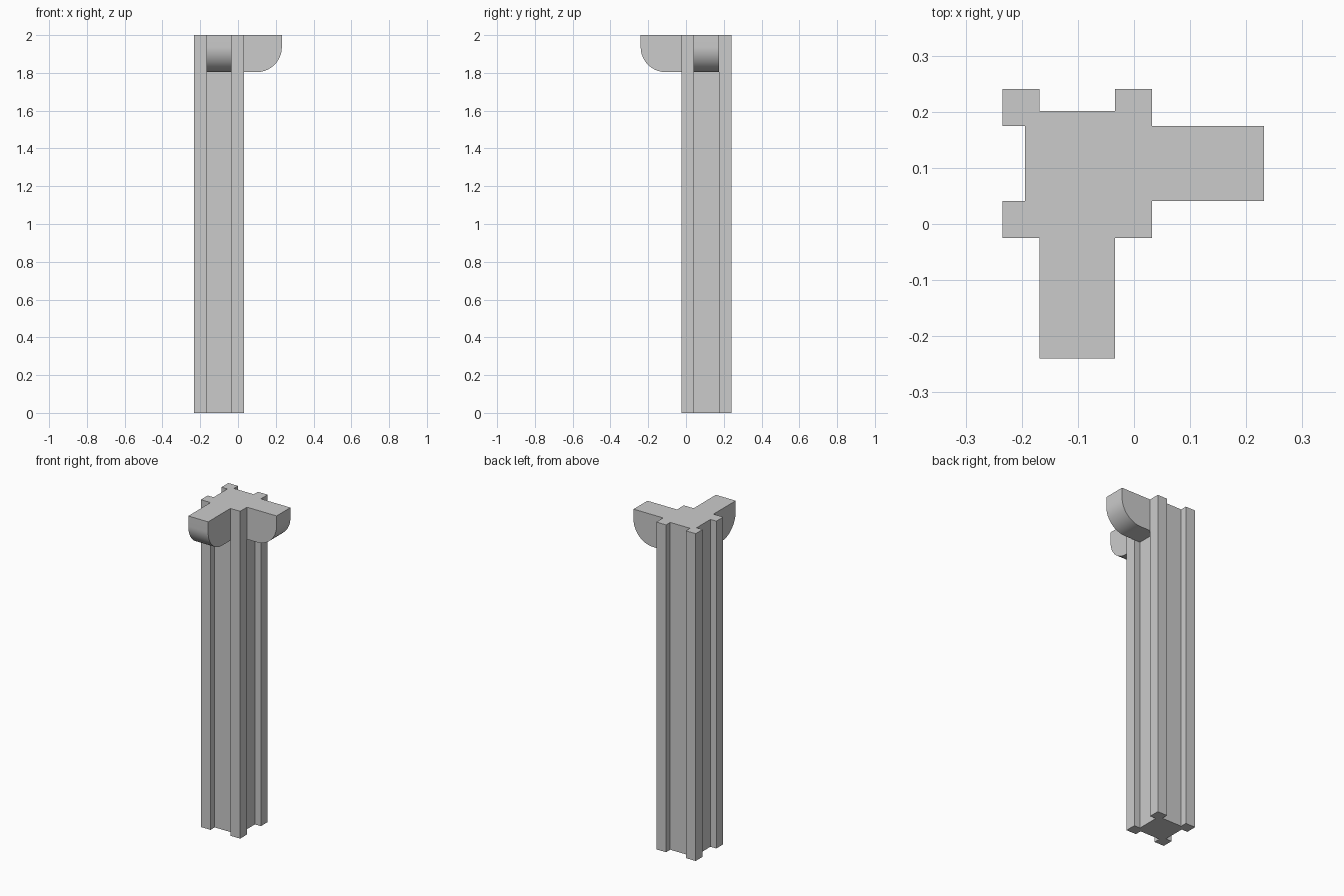
import bpy
import bmesh
from math import sin, cos, pi
from mathutils import Matrix, Vector

cube = bpy.data.objects.get("Cube")
if cube:
    bpy.data.objects.remove(cube, do_unlink=True)

CENTRE = Vector((-0.101, 0.108, 0))
HALF = 0.133      # half width of the post
SLOT = 0.067      # half width of the groove in each side
CORE = 0.093      # distance from the centre to a groove floor
HEIGHT = 2.0
REACH = 0.333     # bracket tip, from the post centre
DROP = 0.196      # bracket height
RADIUS = 0.133    # rounded lower edge of the bracket

grey = bpy.data.materials.new("stone_grey")
grey.use_nodes = True
colour = (0.6, 0.6, 0.6, 1)
grey.diffuse_color = colour
grey.node_tree.nodes["Principled BSDF"].inputs["Base Color"].default_value = colour


def extrude_profile(name, points, direction):
    """Sweep a closed flat outline along a direction into a solid."""
    bm = bmesh.new()
    face = bm.faces.new([bm.verts.new(p) for p in points])
    swept = bmesh.ops.extrude_face_region(bm, geom=[face], use_keep_orig=True)
    moved = [v for v in swept["geom"] if isinstance(v, bmesh.types.BMVert)]
    bmesh.ops.translate(bm, verts=moved, vec=direction)
    bmesh.ops.recalc_face_normals(bm, faces=bm.faces)
    mesh = bpy.data.meshes.new(name)
    bm.to_mesh(mesh)
    bm.free()
    mesh.materials.append(grey)
    obj = bpy.data.objects.new(name, mesh)
    obj.location = CENTRE
    bpy.context.collection.objects.link(obj)
    return obj


# Post: a square with a groove in each side, from one side turned four times
side = [(HALF, -HALF), (HALF, -SLOT), (CORE, -SLOT), (CORE, SLOT), (HALF, SLOT)]
outline = []
for turn in range(4):
    rotation = Matrix.Rotation(turn * pi / 2, 3, "Z")
    outline += [rotation @ Vector((x, y, 0)) for x, y in side]
extrude_profile("post", outline, Vector((0, 0, HEIGHT)))

# Brackets: rounded blocks set in the left and front grooves
STEPS = 16
bottom = HEIGHT - DROP
profile = [(CORE, HEIGHT), (CORE, bottom)]
for i in range(STEPS + 1):
    a = i / STEPS * pi / 2
    profile.append((REACH - RADIUS + RADIUS * sin(a), bottom + RADIUS - RADIUS * cos(a)))
profile.append((REACH, HEIGHT))

for name, angle, tip in (("left_bracket", 0, 0), ("front_bracket", -pi / 2, 0.015)):
    points = [(x + (tip if x > CORE else 0), -SLOT, z) for x, z in profile]
    bracket = extrude_profile(name, points, Vector((0, 2 * SLOT, 0)))
    bracket.rotation_euler.z = angle
    bpy.ops.object.select_all(action="DESELECT")
    bracket.select_set(True)
    bpy.context.view_layer.objects.active = bracket
    bpy.ops.object.shade_smooth_by_angle(angle=pi / 6)
